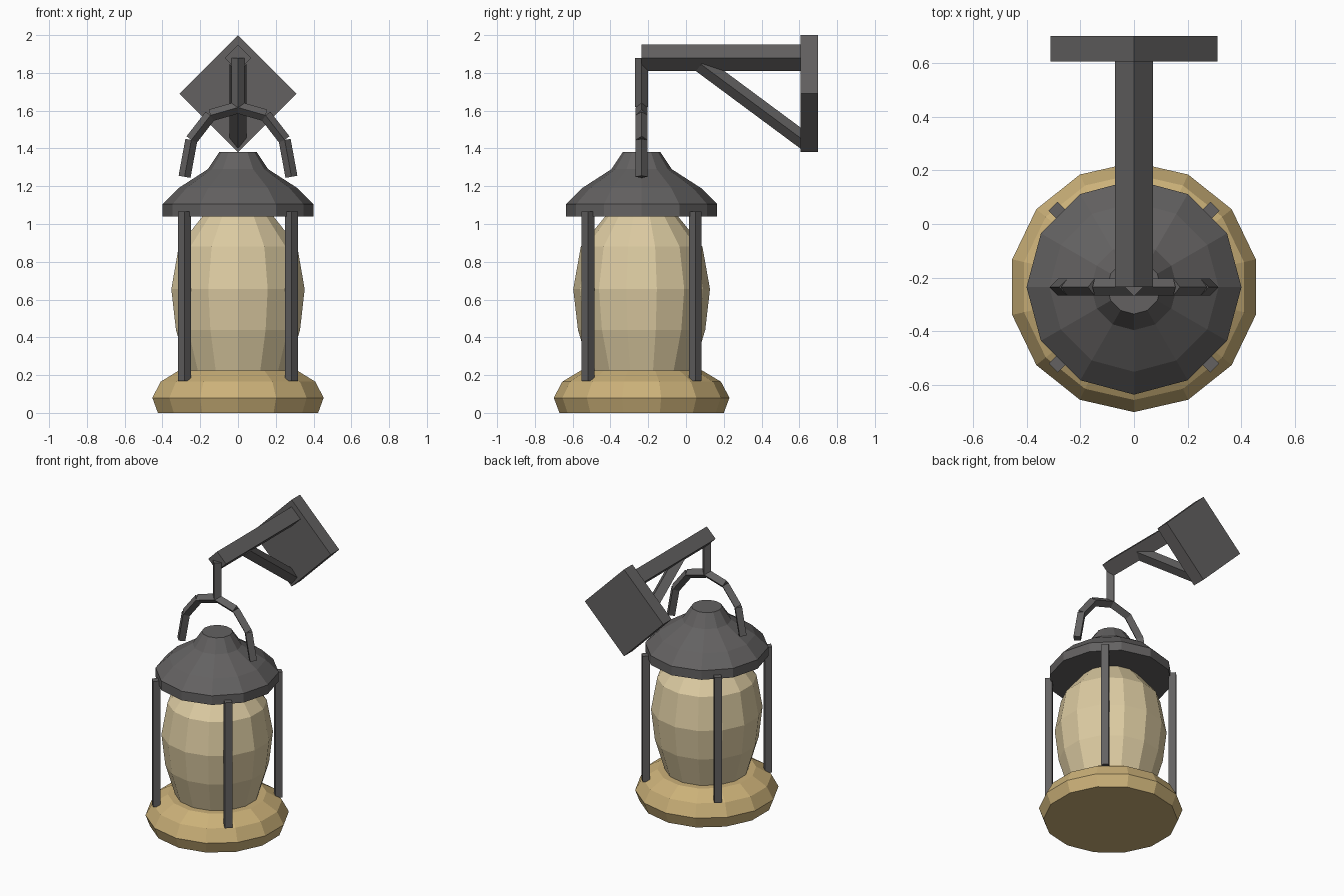
import bpy
import bmesh
from math import sin, cos, pi
from mathutils import Vector

cube = bpy.data.objects.get("Cube")
if cube:
    bpy.data.objects.remove(cube)


def material(name, rgb):
    mat = bpy.data.materials.new(name)
    mat.use_nodes = True
    mat.diffuse_color = (*rgb, 1)
    mat.node_tree.nodes["Principled BSDF"].inputs["Base Color"].default_value = (*rgb, 1)
    return mat


iron = material("dark iron", (0.125, 0.12, 0.12))
glass = material("pale glass", (0.72, 0.60, 0.36))
wood = material("golden wood", (0.60, 0.44, 0.19))

AXIS_Y = -0.235  # the lantern hangs in front of the wall plate
X, Y = Vector((1, 0, 0)), Vector((0, 1, 0))


def finish(name, bm, mat):
    bmesh.ops.recalc_face_normals(bm, faces=bm.faces[:])
    mesh = bpy.data.meshes.new(name)
    bm.to_mesh(mesh)
    bm.free()
    mesh.materials.append(mat)
    obj = bpy.data.objects.new(name, mesh)
    bpy.context.collection.objects.link(obj)
    return obj


def skin(name, rings, mat):
    """Join rings of points into a closed, flat-faced solid."""
    bm = bmesh.new()
    loops = [[bm.verts.new(p) for p in ring] for ring in rings]
    n = len(loops[0])
    for low, high in zip(loops, loops[1:]):
        for i in range(n):
            j = (i + 1) % n
            bm.faces.new((low[i], low[j], high[j], high[i]))
    bm.faces.new(loops[0])
    bm.faces.new(loops[-1])
    return finish(name, bm, mat)


def lathe(name, profile, sides, mat):
    """Turn a (radius, height) profile, with one corner facing the front."""
    angles = [2 * pi * i / sides for i in range(sides)]
    rings = [[(r * sin(a), AXIS_Y - r * cos(a), z) for a in angles]
             for r, z in profile]
    return skin(name, rings, mat)


def bar(name, start, end, half, side, mat=iron):
    """Square bar set on edge; half is half its diagonal."""
    start, end = Vector(start), Vector(end)
    across = (end - start).normalized().cross(side)
    offsets = [side * half, across * half, side * -half, across * -half]
    return skin(name, [[p + o for o in offsets] for p in (start, end)], mat)


# Lantern body
lathe("base", [(0.435, 0), (0.465, 0.08), (0.42, 0.165), (0.32, 0.225)], 14, wood)
lathe("glass_bowl", [(0.265, 0.2), (0.337, 0.44), (0.362, 0.655),
                     (0.322, 0.88), (0.185, 1.05)], 14, glass)
lathe("roof", [(0.4, 1.04), (0.4, 1.105), (0.315, 1.19),
               (0.16, 1.29), (0.1, 1.38)], 12, iron)

# Four corner posts
for side_name, sx in (("left", 1), ("right", -1)):
    for end_name, sy in (("front", -1), ("back", 1)):
        x, y = sx * 0.284, AXIS_Y + sy * 0.284
        bar(f"{end_name}_{side_name}_post", (x, y, 0.17), (x, y, 1.067), 0.034, X)

# Hanging handle, in three straight pieces each side
arch = [(0, 1.617), (0.146, 1.575), (0.247, 1.445), (0.283, 1.25)]
for side_name, sx in (("left", 1), ("right", -1)):
    for i, ((x0, z0), (x1, z1)) in enumerate(zip(arch, arch[1:])):
        bar(f"{side_name}_handle_{i + 1}", (sx * x0, AXIS_Y, z0),
            (sx * x1, AXIS_Y, z1), 0.032, Y)
bar("hanger_link", (0, AXIS_Y, 1.62), (0, AXIS_Y, 1.88), 0.034, X)

# Wall bracket
bar("bracket_arm", (0, AXIS_Y, 1.88), (0, 0.62, 1.88), 0.07, X)
bar("bracket_brace", (0, 0.08, 1.845), (0, 0.64, 1.43), 0.045, X)
bar("wall_plate", (0, 0.605, 1.69), (0, 0.70, 1.69), 0.31, X)
